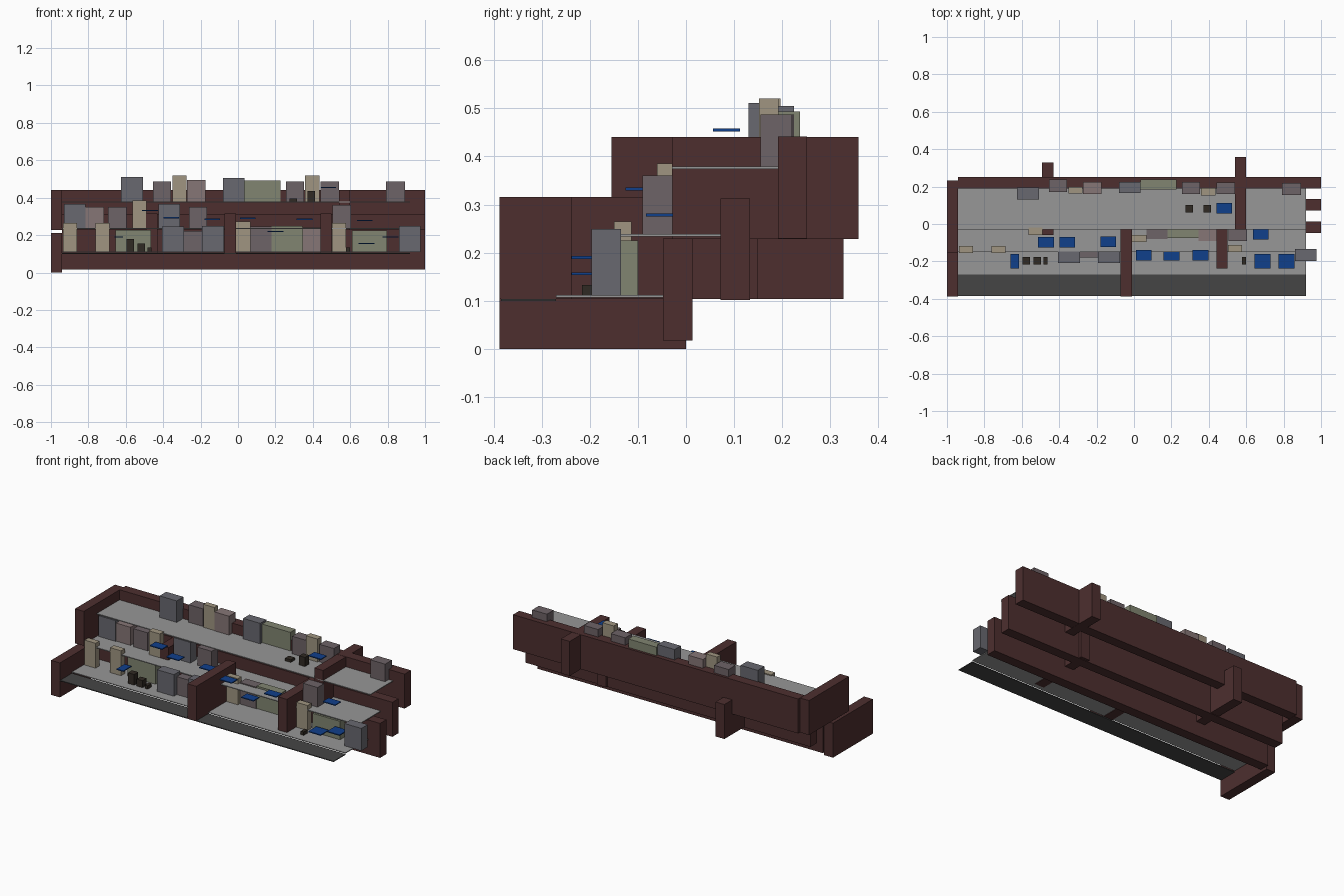
import bpy

COLORS = {
    "brown": (0.075, 0.028, 0.028), "floor": (0.31, 0.31, 0.31), "asphalt": (0.06, 0.06, 0.06),
    "blue": (0.005, 0.05, 0.26), "tan": (0.35, 0.30, 0.22), "slate": (0.14, 0.14, 0.16),
    "mauve": (0.155, 0.125, 0.135), "sage": (0.22, 0.235, 0.165), "rose": (0.24, 0.18, 0.18),
    "dark": (0.03, 0.023, 0.017),
}
MATS = {}
for key, rgb in COLORS.items():
    MATS[key] = bpy.data.materials.new(key)
    MATS[key].diffuse_color = (*rgb, 1)


def box(name, color, x0, x1, y0, y1, z0, z1):
    bpy.ops.mesh.primitive_cube_add(size=1, location=((x0 + x1) / 2, (y0 + y1) / 2, (z0 + z1) / 2))
    ob = bpy.context.object
    ob.name = name
    ob.scale = (x1 - x0, y1 - y0, z1 - z0)
    bpy.ops.object.transform_apply(location=False, rotation=False, scale=True)
    ob.data.materials.append(MATS[color])
    return ob


# Three stepped tiers: long back wall and thin deck
for tier, wy, wz, dy, dz in [("lower", -0.048, 0.017, -0.27, 0.107),
                             ("middle", 0.072, 0.101, -0.15, 0.234),
                             ("upper", 0.191, 0.229, -0.029, 0.374)]:
    box(tier + "_back_wall", "brown", -0.94, 1.0, wy, wy + 0.061, wz, wz + 0.212)
    box(tier + "_deck", "floor", -0.94, 0.92, dy, wy, dz, dz + 0.005)
box("front_road", "asphalt", -0.94, 0.92, -0.385, -0.27, 0.099, 0.104)

# Cross walls, all the same depth and height
for name, x, y, z in [("left_lower_end_wall", -1.0, -0.388, 0.0),
                      ("left_upper_end_wall", -1.0, -0.155, 0.228),
                      ("centre_cross_wall", -0.072, -0.388, 0.104),
                      ("right_cross_wall", 0.44, -0.239, 0.104),
                      ("left_cross_wall", -0.491, -0.06, 0.104),
                      ("upper_cross_wall", 0.54, -0.029, 0.228)]:
    box(name, "brown", x, x + 0.06, y, y + 0.388, z, z + 0.212)

# Building blocks: colour, x0, x1, y0, y1, top
UPPER = [
    ("slate", -0.625, -0.508, 0.13, 0.195, 0.511), ("mauve", -0.455, -0.357, 0.17, 0.237, 0.487),
    ("tan", -0.35, -0.275, 0.163, 0.197, 0.52), ("rose", -0.272, -0.173, 0.16, 0.225, 0.495),
    ("slate", -0.08, 0.035, 0.165, 0.225, 0.505), ("sage", 0.035, 0.226, 0.185, 0.237, 0.493),
    ("mauve", 0.256, 0.354, 0.16, 0.225, 0.487), ("tan", 0.357, 0.435, 0.152, 0.192, 0.52),
    ("mauve", 0.442, 0.54, 0.16, 0.222, 0.487), ("mauve", 0.792, 0.892, 0.155, 0.22, 0.487),
]
MIDDLE = [
    ("slate", -0.93, -0.815, -0.025, 0.04, 0.367), ("rose", -0.815, -0.717, -0.02, 0.04, 0.35),
    ("mauve", -0.695, -0.597, -0.025, 0.04, 0.35), ("tan", -0.565, -0.49, -0.06, -0.02, 0.385),
    ("slate", -0.425, -0.31, -0.02, 0.04, 0.366), ("mauve", -0.263, -0.165, -0.02, 0.04, 0.35),
    ("mauve", 0.505, 0.604, -0.09, -0.028, 0.36),
]
LOWER = [
    ("tan", -0.935, -0.86, -0.155, -0.118, 0.265), ("tan", -0.762, -0.687, -0.155, -0.118, 0.265),
    ("sage", -0.655, -0.465, -0.137, -0.09, 0.228), ("slate", -0.406, -0.29, -0.208, -0.147, 0.245),
    ("mauve", -0.29, -0.19, -0.18, -0.12, 0.222), ("slate", -0.192, -0.075, -0.208, -0.147, 0.248),
    ("tan", -0.01, 0.066, -0.096, -0.06, 0.272), ("mauve", 0.068, 0.18, -0.08, -0.02, 0.245),
    ("sage", 0.18, 0.345, -0.075, -0.025, 0.25), ("rose", 0.345, 0.443, -0.09, -0.028, 0.242),
    ("tan", 0.503, 0.578, -0.15, -0.113, 0.265), ("sage", 0.61, 0.797, -0.147, -0.1, 0.225),
    ("slate", 0.862, 0.977, -0.197, -0.135, 0.249),
]
for tier, base, blocks in [("upper", 0.378, UPPER), ("middle", 0.238, MIDDLE), ("lower", 0.111, LOWER)]:
    for i, (c, x0, x1, y0, y1, top) in enumerate(blocks):
        box(f"{tier}_block_{i + 1}", c, x0, x1, y0, y1, base, top)

# Floating blue panels: centre x, centre y, height
for i, (x, y, z) in enumerate([(0.483, 0.084, 0.455), (-0.47, -0.098, 0.332), (-0.357, -0.098, 0.293),
                               (-0.137, -0.094, 0.285), (0.052, -0.167, 0.29), (0.2, -0.167, 0.22),
                               (0.355, -0.167, 0.285), (0.677, -0.055, 0.278)]):
    box(f"blue_panel_{i + 1}", "blue", x - 0.042, x + 0.042, y - 0.028, y + 0.028, z - 0.003, z + 0.003)
for i, (x, w, z) in enumerate([(-0.637, 0.023, 0.19), (0.687, 0.042, 0.156), (0.815, 0.042, 0.19)]):
    box(f"deep_blue_panel_{i + 1}", "blue", x - w, x + w, -0.238, -0.16, z - 0.003, z + 0.003)

# Small dark crates: x0, x1, y0, base, top
for i, (x0, x1, y, z, top) in enumerate([(0.276, 0.316, 0.062, 0.378, 0.395), (0.372, 0.412, 0.062, 0.378, 0.435),
                                         (-0.597, -0.555, -0.216, 0.111, 0.178), (-0.538, -0.498, -0.216, 0.111, 0.155),
                                         (-0.483, -0.463, -0.216, 0.111, 0.133), (0.578, 0.598, -0.216, 0.111, 0.133)]):
    box(f"dark_crate_{i + 1}", "dark", x0, x1, y, y + 0.039, z, top)
